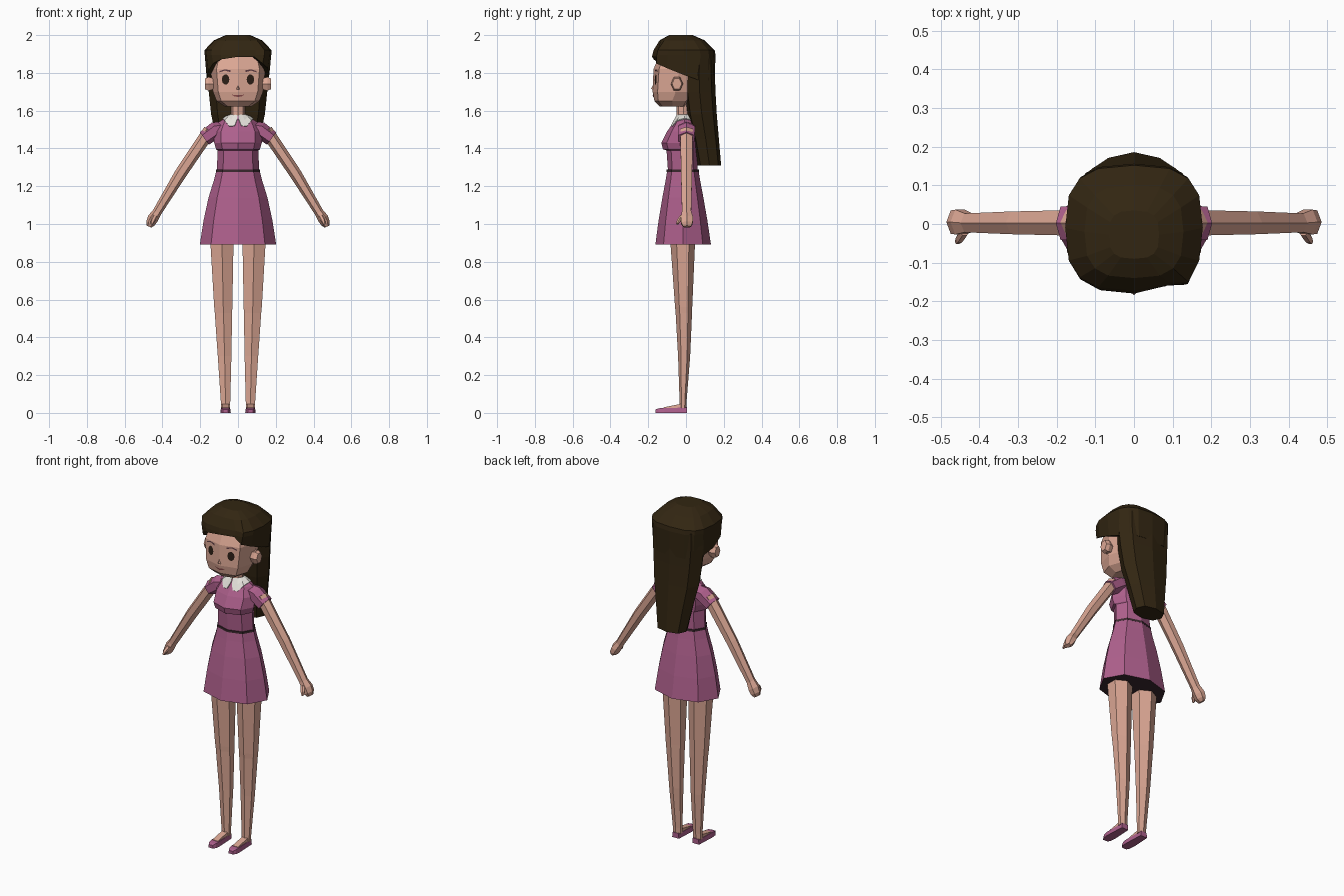
import bpy, bmesh, math
from mathutils import Vector
from mathutils.bvhtree import BVHTree


def material(name, r, g, b):
    m = bpy.data.materials.new(name)
    m.diffuse_color = (r, g, b, 1)
    return m


SKIN = material("skin", 0.71, 0.385, 0.295)
PINK = material("dress_pink", 0.42, 0.115, 0.262)
HAIR = material("hair_brown", 0.032, 0.019, 0.006)
WHITE = material("collar_white", 0.78, 0.76, 0.71)
DARK = material("skirt_lining", 0.045, 0.022, 0.028)
EYE = material("eye_brown", 0.025, 0.013, 0.008)
BROW = material("brow_brown", 0.11, 0.045, 0.055)
LIP = material("lip", 0.27, 0.075, 0.075)


def make(name, verts, faces, mat, mirror=False):
    """Mesh object with outward normals, optionally mirrored across x."""
    bm = bmesh.new()
    vs = [bm.verts.new(v) for v in verts]
    for f in faces:
        bm.faces.new([vs[i] for i in f])
    bmesh.ops.recalc_face_normals(bm, faces=bm.faces)
    me = bpy.data.meshes.new(name)
    bm.to_mesh(me)
    bm.free()
    me.materials.append(mat)
    ob = bpy.data.objects.new(name, me)
    bpy.context.collection.objects.link(ob)
    if mirror:
        mod = ob.modifiers.new("mirror", 'MIRROR')
        mod.use_mirror_merge = False
    return ob


def loft(name, rings, mat, mirror=False):
    n = len(rings[0])
    verts = [v for r in rings for v in r]
    faces = [(k * n + i, k * n + (i + 1) % n, (k + 1) * n + (i + 1) % n, (k + 1) * n + i)
             for k in range(len(rings) - 1) for i in range(n)]
    faces += [tuple(range(n))[::-1], tuple(range(len(verts) - n, len(verts)))]
    return make(name, verts, faces, mat, mirror)


def ring(z, hw, yf, yb, cx=0, n=8, p=1.0):
    """Horizontal section filling the given extents, first corner in front."""
    top = max(abs(math.sin(2 * math.pi * i / n)) for i in range(n))
    power = lambda v: math.copysign(abs(v) ** p, v) if abs(v) > 1e-6 else 0.0
    out = []
    for i in range(n):
        a = 2 * math.pi * i / n
        out.append(Vector((cx + hw * power(math.sin(a) / top),
                           (yf + yb) / 2 - (yb - yf) / 2 * power(math.cos(a)), z)))
    return out


def limb(name, path, mat, n=6):
    """Tube along points (x, y, z, in-plane radius, y radius)."""
    rings = []
    for k, (x, y, z, r, ry) in enumerate(path):
        a, b = path[max(k - 1, 0)], path[min(k + 1, len(path) - 1)]
        side = Vector((a[2] - b[2], 0, b[0] - a[0])).normalized()
        rings.append([Vector((x, y, z)) + side * r * math.cos(t) + Vector((0, ry * math.sin(t), 0))
                      for t in (2 * math.pi * i / n for i in range(n))])
    return loft(name, rings, mat, True)


def snapper(ob, direction, lift):
    """Function that drops a point on the surface of an object."""
    tree = BVHTree.FromPolygons([v.co for v in ob.data.vertices],
                                [tuple(p.vertices) for p in ob.data.polygons])
    d = Vector(direction)

    def snap(x, y, z):
        hit = tree.ray_cast(Vector((x, y, z)) - d * 3, d)[0]
        return (hit if hit else Vector((x, y, z))) - d * lift
    return snap


# Head, neck, ears and nose
head = loft("head", [ring(*r, p=0.7) for r in (
    (1.622, 0.07, -0.14, 0.0), (1.65, 0.113, -0.167, 0.02), (1.70, 0.133, -0.177, 0.07),
    (1.82, 0.145, -0.172, 0.10), (1.92, 0.12, -0.13, 0.08))], SKIN)
loft("neck", [ring(1.53, 0.038, -0.05, 0.025), ring(1.66, 0.036, -0.05, 0.025)], SKIN)
loft("ear", [[Vector((x, -0.048 + s * 0.034 * math.cos(t), 1.742 + s * 0.044 * math.sin(t)))
              for t in (math.pi * i / 3 for i in range(6))]
             for x, s in ((0.12, 0.7), (0.155, 0.95), (0.174, 0.75))], SKIN, True)
make("nose", [(-0.012, -0.172, 1.71), (0.012, -0.172, 1.71), (0, -0.17, 1.745), (0, -0.185, 1.715)],
     [(0, 1, 2), (0, 1, 3), (1, 2, 3), (2, 0, 3)], SKIN)

# Painted face
face = snapper(head, (0, 1, 0), 0.003)


def patch(name, outline, mat):
    make(name, [face(x, 0, z) for x, z in outline], [tuple(range(len(outline)))], mat, True)


patch("eye", [(0.066 + 0.02 * math.cos(math.pi * i / 5), 1.765 + 0.027 * math.sin(math.pi * i / 5))
              for i in range(10)], EYE)
patch("eyebrow", [(0.04, 1.804), (0.07, 1.812), (0.098, 1.802), (0.098, 1.81), (0.07, 1.819), (0.04, 1.814)], BROW)
patch("mouth", [(0.0, 1.672), (0.02, 1.676), (0.034, 1.685), (0.0, 1.682)], LIP)

# Hair cap with a parted fringe: rim heights run round the head from the front
half_right = [1.885, 1.885, 1.85, 1.825, 1.79, 1.76, 1.75, 1.75]
half_left = [1.75, 1.75, 1.75, 1.755, 1.775, 1.81, 1.85, 1.872]
cap = [ring(*r, n=16, p=0.68) for r in (
    (2.0, 0.065, -0.09, 0.035), (1.972, 0.128, -0.14, 0.10), (1.92, 0.178, -0.172, 0.152),
    (1.895, 0.176, -0.178, 0.156), (1.8, 0.166, -0.18, 0.152), (1.8, 0.125, -0.13, 0.11))]
for i, z in enumerate(half_right + half_left):
    cap[4][i].z = z
    cap[5][i].z = z + 0.01
for r in cap[2:5]:
    r[1].y += 0.012      # parting notch
    r[2].y -= 0.012
loft("hair_cap", cap, HAIR)

# Long hair down the back
loft("back_hair", [ring(*r, n=8, p=0.8) for r in (
    (1.31, 0.088, 0.062, 0.186), (1.45, 0.115, 0.035, 0.174), (1.58, 0.142, 0.004, 0.163),
    (1.70, 0.155, -0.012, 0.156), (1.80, 0.164, -0.015, 0.153), (1.90, 0.165, 0.0, 0.150))], HAIR)

# Dress: bodice, belt, skirt, sleeves
bodice = loft("bodice", [ring(*r) for r in (
    (1.275, 0.112, -0.095, 0.062), (1.39, 0.108, -0.103, 0.062), (1.395, 0.116, -0.122, 0.064),
    (1.43, 0.126, -0.131, 0.067), (1.49, 0.127, -0.10, 0.068), (1.54, 0.102, -0.066, 0.052),
    (1.572, 0.05, -0.05, 0.035))], PINK)
loft("belt", [ring(1.276, 0.117, -0.102, 0.068), ring(1.288, 0.117, -0.102, 0.068)], DARK)
skirt = loft("skirt", [ring(*r) for r in (
    (0.892, 0.202, -0.162, 0.132), (1.02, 0.182, -0.145, 0.113), (1.14, 0.156, -0.125, 0.092),
    (1.23, 0.128, -0.108, 0.075), (1.278, 0.116, -0.10, 0.067))], PINK)
skirt.data.materials.append(DARK)
for p in skirt.data.polygons:
    p.material_index = int(p.normal.z < -0.9)
limb("sleeve", [(0.055, 0.005, 1.515, 0.03, 0.045), (0.118, 0.003, 1.497, 0.045, 0.052),
                (0.178, 0.002, 1.453, 0.041, 0.05)], PINK)

# Two-lobed collar resting on the bodice
drop = snapper(bodice, (0, 0, -1), 0.008)
pts, steps = [], [(4, 0.35), (14, 0.85), (35, 1), (60, 1), (90, 1), (120, 0.95), (150, 0.9), (180, 0.85)]
for deg, reach in steps:
    s, c = math.sin(math.radians(deg)), math.cos(math.radians(deg))
    for t in (0, 0.5 * reach, reach):
        pts.append(drop((0.04 + 0.042 * t) * s, -0.008 - (0.038 + 0.042 * t) * c, 1.5))
collar = make("collar", pts, [(3 * i + j, 3 * i + j + 1, 3 * i + j + 4, 3 * i + j + 3)
                              for i in range(len(steps) - 1) for j in range(2)], WHITE, True)
collar.modifiers.new("thickness", 'SOLIDIFY').thickness = 0.008

# Arms, hands and thumbs
limb("arm", [(0.15, 0.003, 1.495, 0.034, 0.038), (0.305, 0.003, 1.265, 0.032, 0.034),
             (0.43, 0.003, 1.06, 0.024, 0.028)], SKIN)
limb("hand", [(0.428, 0.003, 1.063, 0.024, 0.028), (0.45, 0.005, 1.03, 0.029, 0.037),
              (0.463, 0.005, 1.004, 0.025, 0.035), (0.471, 0.005, 0.986, 0.013, 0.024)], SKIN)
limb("thumb", [(0.438, -0.018, 1.045, 0.013, 0.014), (0.45, -0.036, 1.02, 0.012, 0.013),
               (0.457, -0.046, 1.0, 0.007, 0.007)], SKIN)

# Legs
loft("leg", [ring(*r, n=6) for r in (
    (0.025, 0.024, -0.034, 0.002, 0.066), (0.06, 0.025, -0.034, 0.003, 0.066),
    (0.30, 0.036, -0.042, 0.022, 0.071), (0.53, 0.046, -0.055, 0.032, 0.077),
    (0.56, 0.048, -0.058, 0.033, 0.078), (0.95, 0.063, -0.086, 0.05, 0.086))], SKIN, True)


# Feet and shoes, swept from heel to toe
def sweep(name, sections, mat):
    loft(name, [[Vector((0.066 + hw * s, y, z)) for s, z in ((-1, z0), (1, z0), (0.85, z1), (-0.85, z1))]
                for y, hw, z0, z1 in sections], mat, True)


sweep("shoe", [(0.004, 0.022, 0, 0.03), (-0.05, 0.025, 0, 0.027), (-0.115, 0.028, 0, 0.027),
               (-0.145, 0.025, 0, 0.024), (-0.162, 0.015, 0, 0.018)], PINK)
sweep("foot", [(-0.005, 0.019, 0.01, 0.046), (-0.035, 0.021, 0.01, 0.046), (-0.12, 0.021, 0.01, 0.029)], SKIN)
